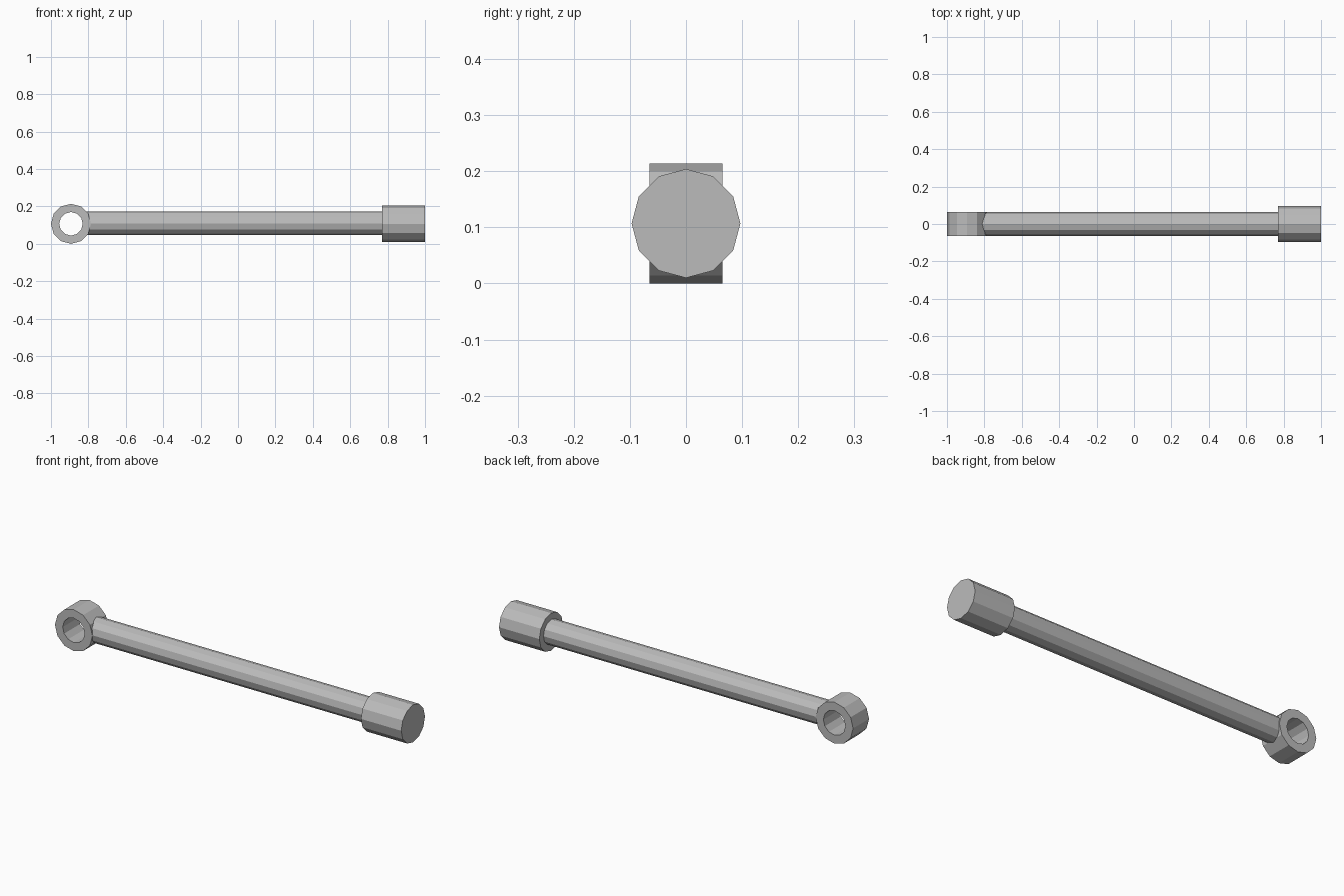
import bpy, bmesh, math
from mathutils import Matrix

cube = bpy.data.objects.get("Cube")
if cube:
    bpy.data.objects.remove(cube, do_unlink=True)

SIDES = 12
AXIS_Z = 0.107

metal = bpy.data.materials.new("grey metal")
metal.use_nodes = True
grey = (0.5, 0.5, 0.5, 1)
metal.diffuse_color = grey
metal.node_tree.nodes["Principled BSDF"].inputs["Base Color"].default_value = grey


def lathe(name, profile, turn, place, closed=False):
    """Spin (radius, height) points about an axis; cap the ends if open."""
    bm = bmesh.new()
    rings = []
    for r, h in profile:
        angles = [math.tau * i / SIDES for i in range(SIDES)]
        rings.append([bm.verts.new((r * math.cos(a), r * math.sin(a), h)) for a in angles])
    pairs = list(zip(rings, rings[1:]))
    if closed:
        pairs.append((rings[-1], rings[0]))
    else:
        bm.faces.new(rings[0])
        bm.faces.new(rings[-1])
    for a, b in pairs:
        for i in range(SIDES):
            j = (i + 1) % SIDES
            bm.faces.new((a[i], a[j], b[j], b[i]))
    bmesh.ops.recalc_face_normals(bm, faces=bm.faces)
    bm.transform(Matrix.Translation(place) @ turn)
    mesh = bpy.data.meshes.new(name)
    bm.to_mesh(mesh)
    bm.free()
    mesh.materials.append(metal)
    obj = bpy.data.objects.new(name, mesh)
    bpy.context.collection.objects.link(obj)
    return obj


along_x = Matrix.Rotation(math.pi / 2, 4, 'Y')
along_y = Matrix.Rotation(math.pi / 2, 4, 'X')

# Eye ring with its pin hole running front to back
lathe("eye_ring", [(0.107, -0.065), (0.107, 0.065), (0.063, 0.065), (0.063, -0.065)],
      along_y, (-0.893, 0, AXIS_Z), closed=True)

# Long rod, its near end buried in the ring wall
lathe("rod", [(0.063, -0.82), (0.063, 0.78)], along_x, (0, 0, AXIS_Z + 0.002))

# Thick piston head at the far end
lathe("piston_head", [(0.097, 0.77), (0.097, 1.0)], along_x, (0, 0, AXIS_Z))
